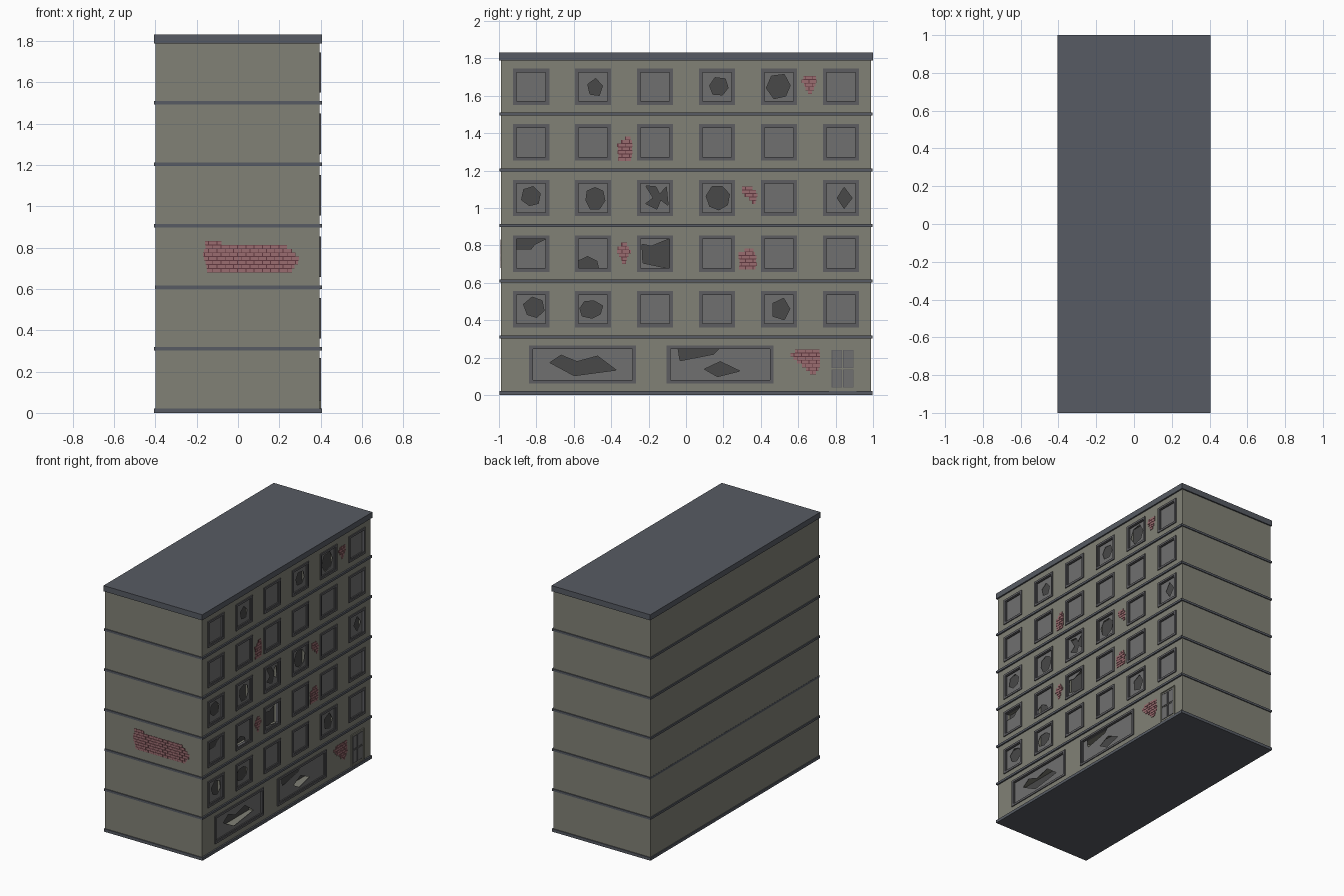
import bpy, bmesh, math, random
from mathutils import Vector, Matrix

if "Cube" in bpy.data.objects:
    bpy.data.objects.remove(bpy.data.objects["Cube"])

random.seed(4)


def material(name, r, g, b):
    m = bpy.data.materials.new(name)
    m.diffuse_color = (r, g, b, 1)
    m.use_nodes = True
    m.node_tree.nodes["Principled BSDF"].inputs["Base Color"].default_value = m.diffuse_color
    return m


WALL = material("wall_olive", .22, .22, .18)
TRIM = material("trim_slate", .095, .105, .125)
FRAME = material("frame_grey", .11, .11, .12)
GLASS = material("glass_grey", .16, .16, .16)
DARK = material("interior_dark", .065, .065, .065)
BRICK = material("brick_red", .32, .15, .16)
MORTAR = material("mortar_dark", .12, .04, .05)


def boxes(name, spans, mat=None):
    """One object from boxes given as (x0, x1, y0, y1, z0, z1)."""
    bm = bmesh.new()
    for x0, x1, y0, y1, z0, z1 in spans:
        size = Matrix.Diagonal((x1 - x0, y1 - y0, z1 - z0, 1))
        mid = Matrix.Translation(((x0 + x1) / 2, (y0 + y1) / 2, (z0 + z1) / 2))
        bmesh.ops.create_cube(bm, size=1, matrix=mid @ size)
    me = bpy.data.meshes.new(name)
    bm.to_mesh(me)
    bm.free()
    ob = bpy.data.objects.new(name, me)
    bpy.context.collection.objects.link(ob)
    if mat:
        me.materials.append(mat)
    return ob


def pane(name, x, y, z, w, h, holes):
    """Glass plate facing +x, half size w, h, with polygon holes (hundredths)."""
    cu = bpy.data.curves.new(name, 'CURVE')
    cu.dimensions, cu.fill_mode, cu.extrude = '2D', 'BOTH', .002
    outline = [(-w, -h), (w, -h), (w, h), (-w, h)]
    for loop in [outline] + [[(a / 100, b / 100) for a, b in p] for p in holes]:
        sp = cu.splines.new('POLY')
        sp.points.add(len(loop) - 1)
        for pt, (a, b) in zip(sp.points, loop):
            pt.co = (a, b, 0, 1)
        sp.use_cyclic_u = True
    tmp = bpy.data.objects.new(name + "_curve", cu)
    bpy.context.collection.objects.link(tmp)
    dg = bpy.context.evaluated_depsgraph_get()
    me = bpy.data.meshes.new_from_object(tmp.evaluated_get(dg))
    bpy.data.objects.remove(tmp)
    me.materials.clear()
    me.materials.append(GLASS)
    ob = bpy.data.objects.new(name, me)
    ob.location = (x, y, z)
    ob.rotation_euler = (math.pi / 2, 0, math.pi / 2)
    bpy.context.collection.objects.link(ob)


def jag(cx, cy, rx, ry, n):
    """Roughly round broken hole."""
    start = random.uniform(0, 1) if n > 4 else math.pi / 2
    out = []
    for i in range(n):
        a = start + math.tau * i / n
        k = random.uniform(.9, 1.1)
        out.append((cx + rx * k * math.cos(a), cy + ry * k * math.sin(a)))
    return out


def ring(y, z, w, h, t, x0, x1):
    return [(x0, x1, y - w, y + w, z + h - t, z + h), (x0, x1, y - w, y + w, z - h, z - h + t),
            (x0, x1, y - w, y - w + t, z - h + t, z + h - t), (x0, x1, y + w - t, y + w, z - h + t, z + h - t)]


# Broken holes keyed by (floor, column)
HOLES = {(4, 1): jag(1, -.5, 4.5, 5, 5), (4, 3): jag(1, 0, 5.3, 5, 6), (4, 4): jag(0, 0, 6.4, 6.6, 6),
         (2, 0): jag(0, .7, 5, 5.3, 6), (2, 1): jag(1, 0, 5.4, 6, 7), (2, 3): jag(.5, 0, 6, 6.5, 7),
         (2, 5): jag(1.7, 0, 4, 5.8, 4), (0, 4): jag(1, 0, 5.3, 6, 5), (0, 1): jag(-1.3, 0, 6.2, 5, 7),
         (0, 0): jag(1.8, .8, 5.7, 5.8, 6)}
HOLES[2, 2] = [(-5, 6.5), (.5, 6), (2.5, 2), (6, 6), (7, -4), (3, -1), (1, -6), (-5, -3), (-1, 0)]
HOLES[1, 0] = [(-8.1, 8.1), (8.1, 8.1), (2, 5), (0, 2.5), (-8.1, 2.5)]
HOLES[1, 1] = [(-8.1, -4), (-3, -1.5), (2, -4), (3, -8.1), (-8.1, -8.1)]
HOLES[1, 2] = [(-7, 5), (-2, 4), (8.1, 8.1), (8.1, -8.1), (-6.5, -5)]

# Apartment windows and shop windows
cuts, frames, backs = [], [], []


def window(name, y, z, w, h, depth, holes):
    x = .395
    iw, ih = w - .015, h - .015
    cuts.append((x - depth, x + .05, y - iw, y + iw, z - ih, z + ih))
    frames.extend(ring(y, z, w, h, .015, x - .02, .402))
    frames.extend(ring(y, z, iw + .001, ih + .001, .006, x - .02, .397))
    backs.append((x - depth - .005, x - depth + .004, y - iw, y + iw, z - ih, z + ih))
    pane(name, .386, y, z, iw, ih, holes)


for r in range(5):
    for c in range(6):
        hole = HOLES.get((r, c))
        window(f"window_glass_{r}_{c}", -.828 + .3313 * c, .458 + .2975 * r, .097, .097, .045,
               [hole] if hole else [])
window("shop_glass_left", -.553, .163, .286, .102, .11,
       [[(-17.5, 1), (-11.5, 5), (-3, 1.5), (8, 4.5), (18, -3), (-4.5, -6)]])
window("shop_glass_right", .183, .163, .286, .102, .11,
       [[(-22.5, 8.5), (-.5, 8.5), (-3.5, 5.5), (-21.5, 2)],
        [(-8.5, -2.5), (0, 1.5), (10.5, -3.5), (-1.5, -6.5)]])
boxes("window_frames", frames, FRAME)
boxes("window_interiors", backs, DARK)

# Building body with window recesses cut out
body = boxes("building_walls", [(-.4, .395, -.99, .99, .003, 1.8)], WALL)
cutter = boxes("window_cutter", cuts)
cutter.hide_render = True
cutter.hide_viewport = True
mod = body.modifiers.new("recesses", 'BOOLEAN')
mod.operation, mod.solver, mod.object = 'DIFFERENCE', 'EXACT', cutter

# Floor bands (one is flush with the rear wall) and roof slab
bands = []
for i in range(6):
    z = .0135 + .2975 * i
    z0 = 0 if i == 0 else z - .008
    bands.append((-.401 if i == 2 else -.406, .406, -.997, .997, z0, z + .008))
boxes("floor_bands", bands, TRIM)
boxes("roof_slab", [(-.406, .406, -1, 1, 1.788, 1.83)], TRIM)

# Entrance door with four panes
boxes("door_leaf", [(.39, .398, .765, .91, .02, .257)], WALL)
boxes("door_frame", ring(.8375, .139, .0735, .119, .007, .39, .402), WALL)
panes, rims = [], []
for y in (.807, .868):
    for z in (.088, .192):
        panes.append((.392, .399, y - .026, y + .026, z - .047, z + .047))
        rims += ring(y, z, .028, .049, .004, .392, .401)
boxes("door_panes", panes, GLASS)
boxes("door_pane_rims", rims, FRAME)


def brick_patch(name, poly, side):
    """Exposed bricks filling a polygon (u, z) on the right or front wall."""
    bricks, beds = [], []

    def put(lst, a, b, z0, z1, d):
        if side == 'right':
            lst.append((.39, .395 + d, a, b, z0, z1))
        else:
            lst.append((a, b, -.99 - d, -.985, z0, z1))

    zs = [p[1] for p in poly]
    step = .019
    for k in range(int((max(zs) - min(zs)) / step)):
        z = min(zs) + step * (k + .5)
        hits = sorted(p[0] + (z - p[1]) * (q[0] - p[0]) / (q[1] - p[1])
                      for p, q in zip(poly, poly[1:] + poly[:1]) if (p[1] > z) != (q[1] > z))
        for lo, hi in zip(hits[::2], hits[1::2]):
            lo -= random.uniform(0, .008)
            hi += random.uniform(0, .008)
            put(beds, lo, hi, z - step / 2, z + step / 2, .001)
            u = math.floor(lo / .04) * .04 - (k % 2) * .02
            while u < hi:
                a, b = max(u, lo), min(u + .036, hi)
                if b - a > .004:
                    put(bricks, a, b, z - .0075, z + .0075, .003)
                u += .04
    boxes(name + "_bricks", bricks, BRICK)
    boxes(name + "_mortar", beds, MORTAR)


# Patches of fallen plaster
brick_patch("front_patch", [(-.15, .84), (-.06, .815), (.22, .82), (.295, .74), (.25, .68), (-.14, .68), (-.165, .75)], 'front')
brick_patch("top_patch", [(.64, 1.71), (.68, 1.71), (.70, 1.67), (.66, 1.61), (.62, 1.68)], 'right')
brick_patch("upper_patch", [(-.31, 1.39), (-.29, 1.36), (-.29, 1.26), (-.36, 1.25), (-.36, 1.34)], 'right')
brick_patch("middle_patch", [(.31, 1.12), (.34, 1.12), (.375, 1.08), (.37, 1.02), (.30, 1.08)], 'right')
brick_patch("lower_left_patch", [(-.33, .83), (-.30, .77), (-.33, .70), (-.37, .77)], 'right')
brick_patch("lower_right_patch", [(.35, .79), (.375, .73), (.37, .67), (.285, .67), (.29, .76)], 'right')
brick_patch("ground_patch", [(.62, .26), (.71, .245), (.71, .14), (.68, .11), (.56, .21)], 'right')
